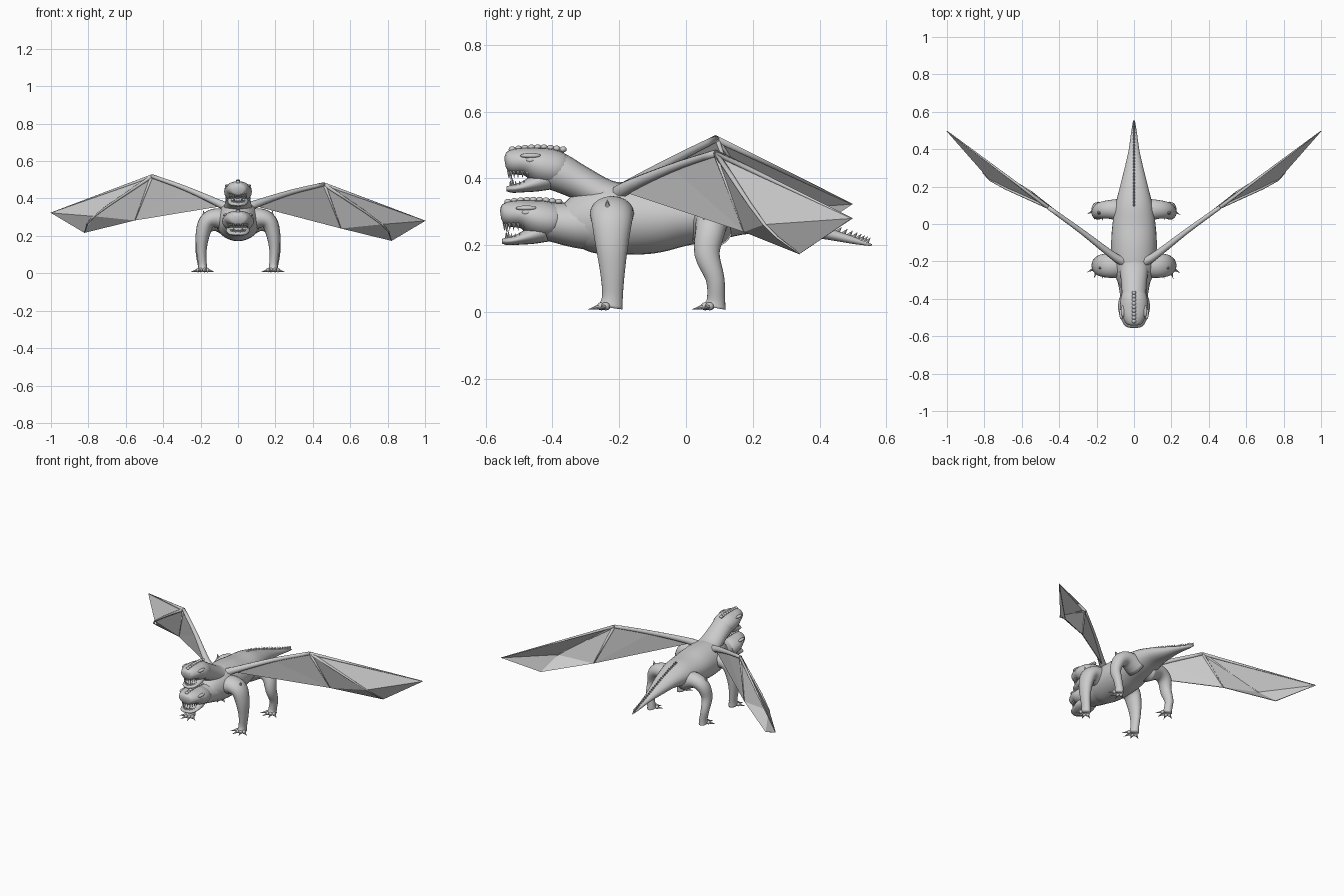
import bpy, bmesh, math
from mathutils import Vector

if "Cube" in bpy.data.objects:
    bpy.data.objects.remove(bpy.data.objects["Cube"])

GREY = (0.6, 0.6, 0.6, 1)
stone = bpy.data.materials.new("stone_grey")
stone.use_nodes = True
stone.diffuse_color = GREY
shader = stone.node_tree.nodes["Principled BSDF"]
shader.inputs["Base Color"].default_value = GREY
shader.inputs["Roughness"].default_value = 0.8


def finish(name, bm, smooth=True):
    bmesh.ops.recalc_face_normals(bm, faces=bm.faces)
    for f in bm.faces:
        f.smooth = smooth
    mesh = bpy.data.meshes.new(name)
    bm.to_mesh(mesh)
    bm.free()
    mesh.materials.append(stone)
    obj = bpy.data.objects.new(name, mesh)
    bpy.context.collection.objects.link(obj)
    return obj


def spline(points, steps):
    """Smooth interpolation through tuples of any length."""
    pts = [Vector(p) for p in points]
    pts = [pts[0] * 2 - pts[1]] + pts + [pts[-1] * 2 - pts[-2]]
    out = []
    for a, b, c, d in zip(pts, pts[1:], pts[2:], pts[3:]):
        for i in range(steps):
            t = i / steps
            out.append(0.5 * (2 * b + (c - a) * t + (2 * a - 5 * b + 4 * c - d) * t**2
                              + (3 * b - a - 3 * c + d) * t**3))
    return out + [pts[-2]]


def loft(name, stations, ref=(0, 0, 1), sides=20, steps=4):
    """Tube through (x, y, z, side radius, radius along ref)."""
    bm = bmesh.new()
    path = spline(stations, steps)
    centres = [Vector(p[:3]) for p in path]
    rings = []
    for i, p in enumerate(path):
        tangent = (centres[min(i + 1, len(path) - 1)] - centres[max(i - 1, 0)]).normalized()
        side = tangent.cross(Vector(ref)).normalized()
        up = side.cross(tangent)
        angles = [2 * math.pi * k / sides for k in range(sides)]
        rings.append([bm.verts.new(centres[i] + side * p[3] * math.cos(a) + up * p[4] * math.sin(a))
                      for a in angles])
    for r, q in zip(rings, rings[1:]):
        for k in range(sides):
            j = (k + 1) % sides
            bm.faces.new((r[k], r[j], q[j], q[k]))
    bm.faces.new(rings[0])
    bm.faces.new(rings[-1])
    return finish(name, bm)


def spikes(name, items, sides=8):
    """Cones given as (base, tip, radius), joined in one object."""
    bm = bmesh.new()
    for base, tip, radius in items:
        base, tip = Vector(base), Vector(tip)
        rot = (tip - base).to_track_quat('Z', 'Y').to_matrix()
        ring = [bm.verts.new(base + rot @ Vector((radius * math.cos(a), radius * math.sin(a), 0)))
                for a in (2 * math.pi * k / sides for k in range(sides))]
        top = bm.verts.new(tip)
        bm.faces.new(ring)
        for k in range(sides):
            bm.faces.new((ring[k], ring[(k + 1) % sides], top))
    return finish(name, bm, False)


def blobs(name, items):
    """Ellipsoids given as (centre, radii), joined in one object."""
    bm = bmesh.new()
    for centre, radii in items:
        new = bmesh.ops.create_uvsphere(bm, u_segments=12, v_segments=8, radius=1)["verts"]
        for v in new:
            v.co = Vector(centre) + Vector([a * b for a, b in zip(v.co, radii)])
    return finish(name, bm)


def along(stations):
    """Stations (y, z, side radius, height radius) lying on the centre line."""
    return [(0, *s) for s in stations]


# Torso and tail
BODY = along([(-.37, .265, .06, .05), (-.3, .275, .092, .095), (-.22, .28, .116, .108),
              (-.1, .28, .122, .105), (0, .285, .115, .086), (.1, .29, .1, .073),
              (.2, .284, .075, .05), (.3, .263, .05, .035), (.4, .24, .028, .02),
              (.5, .215, .014, .011), (.556, .2, .003, .003)])
loft("body_and_tail", BODY, sides=28)

# Ridge of small spines down the rump and tail
ridge = [p for p in spline(BODY, 6) if .1 < p[1] < .54]
spikes("tail_spines", [((0, p[1], p[2] + p[4] - .004), (0, p[1] + .014, p[2] + p[4] + .013), .008)
                       for p in ridge])

# Necks
loft("upper_neck", along([(-.16, .325, .085, .055), (-.24, .347, .076, .05), (-.32, .388, .068, .052),
                          (-.38, .418, .066, .058), (-.42, .432, .062, .058)]))
loft("lower_neck", along([(-.26, .265, .1, .085), (-.33, .262, .083, .07), (-.39, .268, .073, .06),
                          (-.44, .277, .066, .056)]))


def build_head(label, dy, dz, wide):
    def put(x, y, z):
        return (x * wide, y + dy, z + dz)

    def section(stations):
        return along([(y + dy, z + dz, r * wide, h) for y, z, r, h in stations])

    loft(label + "_skull", section([(-.35, .415, .04, .03), (-.38, .427, .064, .052), (-.43, .437, .071, .056),
                                    (-.475, .45, .064, .043), (-.515, .45, .05, .038),
                                    (-.535, .448, .036, .029), (-.542, .447, .012, .012)]))
    loft(label + "_jaw", section([(-.41, .4, .05, .034), (-.45, .386, .053, .026), (-.49, .374, .047, .016),
                                  (-.52, .369, .038, .012), (-.538, .369, .018, .007)]))
    # Brow, eyes, nostrils and lumpy crest
    bumps = []
    for s in (-1, 1):
        bumps += [(put(s * .056, -.465, .468), (.012, .032, .008)),
                  (put(s * .06, -.465, .455), (.008, .014, .008)),
                  (put(s * .02, -.53, .468), (.009, .01, .007))]
    for i in range(9):
        y = -.52 + i * .019
        bumps.append((put(0, y, .487 + .006 * math.sin(i * math.pi / 8)), (.012, .011, .009)))
    blobs(label + "_crest_and_eyes", bumps)
    # Teeth follow the curve of both jaws
    teeth = []
    for i in range(13):
        a = math.pi * (i / 12)
        x, y = .042 * math.cos(a), -.475 - .056 * math.sin(a)
        size = .028 if i in (4, 8) else .016
        teeth.append((put(x, y, .424), put(x, y, .416 - size), .006))
        teeth.append((put(x * .85, y + .006, .376), put(x * .85, y + .004, .382 + size * .8), .0055))
    spikes(label + "_teeth", teeth, 6)


build_head("upper_head", 0, 0, 1.05)
build_head("lower_head", -.013, -.157, 1.2)

FRONT_LEG = [(.05, -.22, .28, .06, .065), (.12, -.222, .295, .052, .066), (.168, -.222, .272, .044, .061),
             (.19, -.222, .2, .037, .049), (.195, -.22, .12, .027, .037), (.19, -.22, .05, .023, .031),
             (.188, -.225, .014, .026, .036)]
HIND_LEG = [(.04, .07, .25, .06, .07), (.12, .078, .272, .046, .052), (.175, .073, .245, .04, .045),
            (.197, .063, .175, .031, .038), (.2, .087, .1, .025, .028), (.19, .09, .04, .024, .027),
            (.188, .086, .014, .026, .034)]


def build_leg(label, stations, s):
    loft(label, [(s * p[0], *p[1:]) for p in stations], ref=(0, 1, 0))
    fx, fy = s * stations[-1][0], stations[-1][1]
    toes, claws = [], []
    for deg in (-62, -22, 18, 58):
        d = Vector((math.sin(math.radians(deg)), -math.cos(math.radians(deg)), 0))
        knuckle = Vector((fx, fy, .017)) + d * .03
        toes.append((knuckle, (.011, .013, .012)))
        claws.append((knuckle, knuckle + d * .042 + Vector((0, 0, -.009)), .009))
    blobs(label + "_toes", toes)
    # Claws with a spur on the joint
    x, y, z = stations[2][:3]
    claws.append(((s * (x + .008), y - .012, z + .03), (s * (x + .02), y - .014, z + .066), .014))
    spikes(label + "_claws", claws)


# Wing layout for the left side
ROOT, ARM, PEAK = (.11, -.17, .355), (.28, -.04, .432), (.46, .09, .476)
INNER, LOWER, TIP, BILLOW = (.55, .175, .24), (.82, .34, .174), (1, .497, .28), (.77, .235, .262)
POINTS = [ROOT, ARM, PEAK, INNER, LOWER, TIP, BILLOW]
PANELS = [(0, 1, 3), (1, 2, 3), (2, 6, 3), (3, 6, 4), (4, 6, 5), (2, 5, 6)]


def build_wing(label, s):
    def put(p):
        lift = .043 * min(1, max(0, (p[0] - .11) / .35)) if s < 0 else 0
        return (s * p[0], p[1], p[2] + lift)

    bm = bmesh.new()
    verts = [bm.verts.new(put(p)) for p in POINTS]
    for panel in PANELS:
        bm.faces.new([verts[i] for i in panel])
    skin = finish(label + "_membrane", bm, False)
    solid = skin.modifiers.new("thickness", 'SOLIDIFY')
    solid.thickness, solid.offset = .004, 0

    def bone(name, pts, radii, steps):
        loft(label + name, [(*put(p), r, r) for p, r in zip(pts, radii)], sides=8, steps=steps)

    bone("_arm", [(.03, -.2, .335), (.09, -.185, .368), ARM, PEAK], (.034, .022, .014, .011), 4)
    bone("_leading_finger", [PEAK, TIP], (.01, .002), 2)
    bone("_middle_finger", [PEAK, BILLOW, LOWER], (.009, .005, .002), 3)
    bone("_inner_finger", [PEAK, INNER], (.009, .003), 2)


for side, s in (("left", 1), ("right", -1)):
    build_leg(side + "_front_leg", FRONT_LEG, s)
    build_leg(side + "_hind_leg", HIND_LEG, s)
    build_wing(side + "_wing", s)
